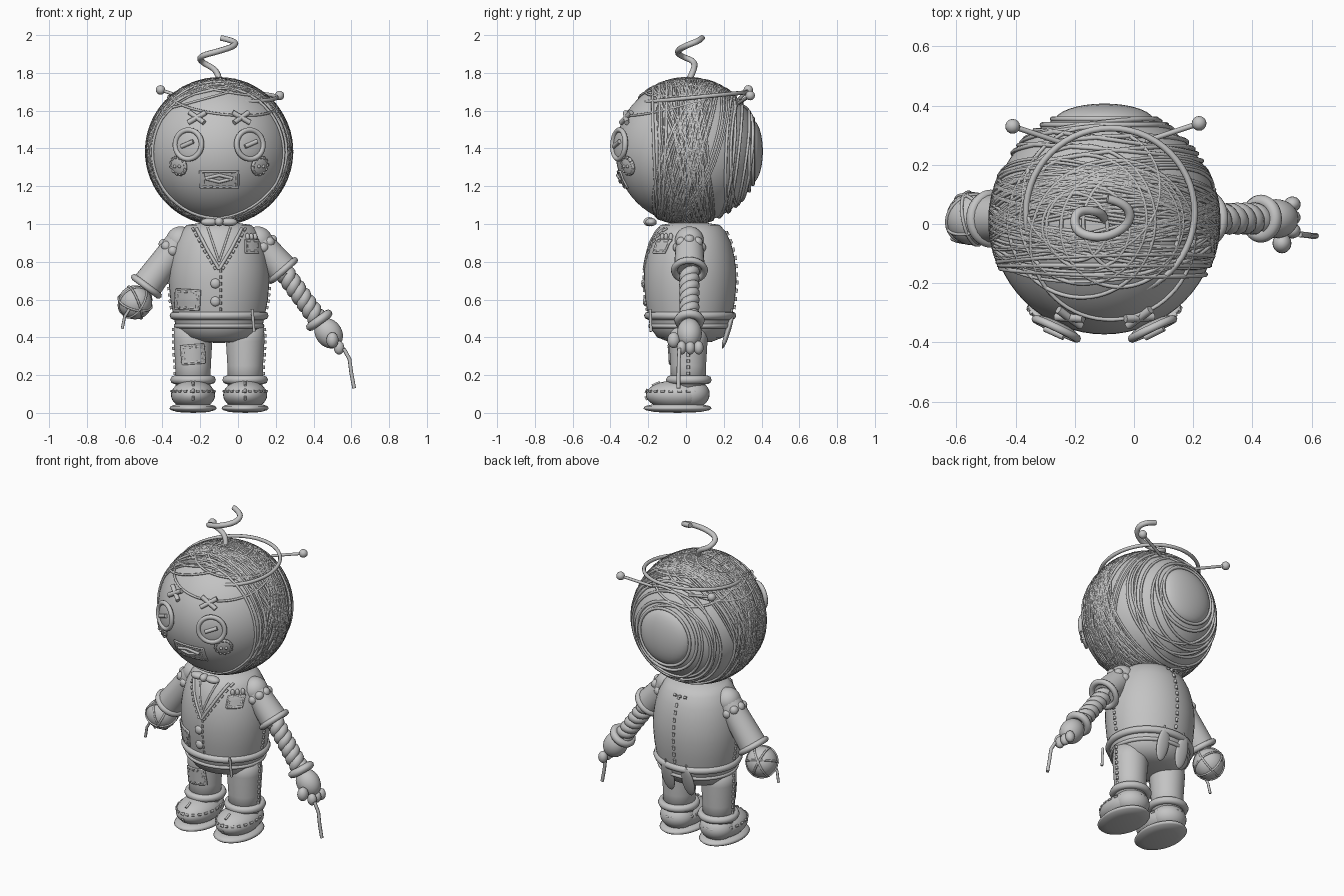
import bpy, bmesh, math, random
from mathutils import Vector, Matrix
from mathutils.bvhtree import BVHTree

random.seed(4)
if "Cube" in bpy.data.objects:
    bpy.data.objects.remove(bpy.data.objects["Cube"])

mat = bpy.data.materials.new("plain_grey")
mat.use_nodes = True
grey = (0.55, 0.55, 0.55, 1)
mat.diffuse_color = grey
mat.node_tree.nodes["Principled BSDF"].inputs["Base Color"].default_value = grey

FRONT, BACK = Vector((0, 1, 0)), Vector((0, -1, 0))
MID = -0.1


def link(name, data):
    data.materials.append(mat)
    ob = bpy.data.objects.new(name, data)
    bpy.context.scene.collection.objects.link(ob)
    return ob


def mesh(name, bm):
    """Finish a smooth mesh and return a tree for placing details on it."""
    for f in bm.faces:
        f.smooth = True
    me = bpy.data.meshes.new(name)
    bm.to_mesh(me)
    tree = BVHTree.FromBMesh(bm)
    bm.free()
    link(name, me)
    return tree


def ball(name, loc, radii, frame=Matrix(), seg=32):
    bm = bmesh.new()
    m = frame @ Matrix.Translation(loc) @ Matrix.Diagonal((*radii, 1))
    bmesh.ops.create_uvsphere(bm, u_segments=seg, v_segments=seg // 2, radius=1, matrix=m)
    return mesh(name, bm)


def lathe(name, profile, x, y, sy=1.0):
    bm = bmesh.new()
    vs = [bm.verts.new((r, 0, z)) for r, z in profile]
    es = [bm.edges.new(p) for p in zip(vs, vs[1:])]
    bmesh.ops.spin(bm, geom=vs + es, cent=(0, 0, 0), axis=(0, 0, 1), angle=math.tau, steps=48)
    bmesh.ops.remove_doubles(bm, verts=bm.verts, dist=0.0005)
    bmesh.ops.recalc_face_normals(bm, faces=bm.faces)
    bm.transform(Matrix.Translation((x, y, 0)) @ Matrix.Diagonal((1, sy, 1, 1)))
    return mesh(name, bm)


def tube(name, paths, r, cyclic=False, radii=None, curved=False, res=2):
    cu = bpy.data.curves.new(name, 'CURVE')
    cu.dimensions, cu.bevel_depth, cu.bevel_resolution = '3D', r, res
    cu.use_fill_caps = True
    for pts in paths:
        sp = cu.splines.new('NURBS' if curved else 'POLY')
        sp.points.add(len(pts) - 1)
        for i, p in enumerate(pts):
            sp.points[i].co = (*p, 1)
            sp.points[i].radius = radii[i] if radii else 1
        sp.use_cyclic_u = cyclic
        if curved:
            sp.use_endpoint_u, sp.order_u, sp.resolution_u = True, 3, 8
    return link(name, cu)


def circle(m, rx, ry=None, n=56):
    ry = ry or rx
    return [m @ Vector((rx * math.cos(math.tau * i / n), ry * math.sin(math.tau * i / n), 0)) for i in range(n)]


def facing(loc, normal):
    """Frame at loc with z along the normal and y upwards."""
    n = Vector(normal).normalized()
    side = Vector((0, 0, 1)).cross(n).normalized()
    return Matrix.Translation(loc) @ Matrix((side, n.cross(side), n)).transposed().to_4x4()


def cast(tree, p, d, lift=0.0):
    d = Vector(d).normalized()
    hit, n, _, _ = tree.ray_cast(Vector(p) - d * 2, d)
    return (hit + n * lift, n) if hit else (Vector(p), -d)


def on_surface(tree, pts, d, lift=0.0, step=0.015):
    out = []
    for a, b in zip(pts, pts[1:]):
        a, b = Vector(a), Vector(b)
        k = max(1, round((b - a).length / step))
        out += [cast(tree, a.lerp(b, i / k), d, lift)[0] for i in range(k + (b == Vector(pts[-1])))]
    return out


def seam(name, tree, pts, d, r=0.006, step=0.017):
    line = on_surface(tree, pts, d, 0.003, step)
    tube(name, [line[i:i + 2] for i in range(0, len(line) - 1, 2)], r, res=1)


def patch(name, tree, x, z, w, h, turn=0.0):
    """Thin cloth patch draped on a front surface with a stitched border."""
    bm = bmesh.new()
    m = Matrix.Translation((x, 0, z)) @ Matrix.Rotation(turn, 4, 'Y') @ Matrix.Rotation(math.pi / 2, 4, 'X')
    bmesh.ops.create_grid(bm, x_segments=8, y_segments=8, size=0.5, matrix=m @ Matrix.Diagonal((w, h, 1, 1)))
    for v in bm.verts:
        v.co = cast(tree, v.co, FRONT, 0.008)[0]
    mesh(name, bm)
    edge = [m @ Vector((sx * w / 2, sy * h / 2, 0)) for sx, sy in ((-1, -1), (1, -1), (1, 1), (-1, 1), (-1, -1))]
    tube(name + "_edge", [on_surface(tree, edge, FRONT, 0.004)], 0.006, res=1)
    inner = [Vector((x, 0, z)).lerp(e, 0.82) for e in edge]
    seam(name + "_stitches", tree, inner, FRONT, 0.008)


# Head, wound with thread
C, R = Vector((MID, 0.01, 1.385)), 0.383
head = ball("head", C, (R, R, R), seg=64)


def loop(normal, offset, radius=R + 0.004):
    n = Vector(normal).normalized()
    return circle(facing(C + n * offset, n), math.sqrt(radius ** 2 - offset ** 2), n=64)


winds = []
for sx in (-1, 1):
    for sz in (-1, 1):
        for bundle in range(3):
            a, b, off = sx * random.uniform(.08, .42), sz * random.uniform(.05, .35), random.uniform(-.05, .06)
            for k in range(5):
                winds.append(loop((b + random.uniform(-.04, .04), 1, a), off + 0.013 * k - 0.025))
tube("head_winding", winds, 0.006, cyclic=True, res=1)
tube("face_border", [loop((0.03 * k, 1, 0.04 * k), -0.15 - 0.02 * k) for k in (-1, 0, 1)], 0.008, cyclic=True, res=1)
tube("back_winding", [loop((random.uniform(-.15, .15), 1, random.uniform(-.15, .15)), o)
                      for o in (.2, .23, .25, .27, .29, .31)], 0.008, cyclic=True, res=1)
tube("back_rings", [loop((0, 1, 0), o) for o in (0.325, 0.345)], 0.009, cyclic=True)
ball("back_cap", C + Vector((0, 0.335, 0)), (0.17, 0.062, 0.17))
tube("crown_winding", [loop((random.uniform(-.3, .3), random.uniform(-.35, .35), 1), o)
                       for o in (.27, .29, .31, .32, .33, .345, .36, .37)], 0.007, cyclic=True, res=1)
band = Matrix.Translation((-0.08, 0.04, 1.67)) @ Matrix.Rotation(math.radians(5.5), 4, 'X')
tube("head_band", [circle(band, 0.285)], 0.011, cyclic=True)
for name, tip, root in (("right", (-.41, .33, 1.71), (-.2, .26, 1.64)), ("left", (.22, .34, 1.68), (.04, .28, 1.64))):
    tube(name + "_pin", [[tip, root]], 0.009)
    ball(name + "_pin_head", tip, (0.025,) * 3, seg=16)
tube("curly_antenna", [[(-.1, .01, 1.75), (-.1, .04, 1.81), (-.2, .05, 1.86), (-.2, -.03, 1.89), (-.1, -.05, 1.915),
                        (-.01, 0, 1.945), (-.02, .07, 1.97), (-.09, .085, 1.985)]], 0.016, curved=True)

# Face: button eyes, cross brows, cheeks and mouth
for name, s in (("right", -1), ("left", 1)):
    f = facing(*cast(head, (MID + s * 0.155, 0, 1.42), FRONT, 0.01))
    ball(name + "_eye", (0, 0, 0), (0.08, 0.08, 0.018), f)
    tube(name + "_eye_rim", [circle(f @ Matrix.Translation((0, 0, 0.008)), 0.077)], 0.014, cyclic=True)
    tube(name + "_eye_thread", [[f @ Vector((-.035, -.012, .022)), f @ Vector((.035, .016, .022))]], 0.012)
    f = facing(*cast(head, (MID + s * 0.21, 0, 1.31), FRONT, 0.006))
    ball(name + "_cheek", (0, 0, 0), (0.053, 0.053, 0.016), f)
    dots = circle(f @ Matrix.Translation((0, 0, 0.005)), 0.047, n=24)
    tube(name + "_cheek_stitches", [dots[i:i + 2] for i in range(0, 24, 2)], 0.009, res=1)
    for k in (-1, 1):
        ball(name + "_cheek_knot", (k * 0.015, 0, 0.016), (0.009,) * 3, f, 12)
    f = facing(*cast(head, (MID + s * 0.115, 0, 1.56), FRONT, 0.008))
    tube(name + "_brow", [[f @ Vector((-.045, -.03 * k, 0)), f @ Vector((.045, .03 * k, 0))] for k in (-1, 1)], 0.014)
patch("mouth", head, MID, 1.237, 0.2, 0.085)
lips = [[(-.17, 0, 1.245), (MID, 0, 1.262 - k), (-.03, 0, 1.245)] for k in (0, 0.035)]
tube("lips", [on_surface(head, p, FRONT, 0.01) for p in lips], 0.009)

# Torso and belt
torso = lathe("torso", [(0, .37), (.12, .375), (.19, .4), (.228, .45), (.243, .52), (.258, .6), (.266, .69), (.264, .76),
                        (.254, .83), (.235, .9), (.205, .96), (.17, .995), (0, 1.02)], MID, 0.022, 0.92)
hips = Matrix.Translation((MID, 0.022, 0.515))
tube("belt", [circle(hips, 0.24, 0.222)], 0.022, cyclic=True)
tube("trouser_fold", [circle(hips @ Matrix.Translation((0, 0, -0.055)), 0.228, 0.21)], 0.012, cyclic=True)

# Jacket details
for k in (-1, 1):
    lapel = [(MID, 0, 0.76), (MID + k * 0.06, 0, 0.86), (MID + k * 0.12, 0, 0.975)]
    tube("lapel_edge", [on_surface(torso, lapel, FRONT)], 0.009)
    seam("lapel_stitches", torso, [Vector(p) + Vector((k * 0.018, 0, 0)) for p in lapel], FRONT, 0.007)
    tube("shirt_edge", [on_surface(torso, [(MID, 0, 0.8), (MID + k * .06, 0, 0.98)], FRONT)], 0.006)
    seam("side_seam", torso, [(0, 0.022, 0.55), (0, 0.022, 0.9)], (-k, 0, 0), 0.009)
    ball("bow_wing", (MID + k * 0.052, -0.185, 1.01), (0.045, 0.03, 0.022))
    tail = Matrix.Translation((MID + k * 0.07, 0.222, 0.435)) @ Matrix.Rotation(-0.3, 4, 'X')
    ball("coat_tail", (0, 0, 0), (0.042, 0.014, 0.1), tail)
    seam("tail_stitches", torso, [(MID + k * 0.07, 0, 0.5), (MID + k * 0.07, 0, 0.55)], BACK)
ball("bow_knot", (MID, -0.195, 1.012), (0.024, 0.03, 0.024))
seam("front_seam", torso, [(MID + 0.008, 0, 0.54), (MID + 0.008, 0, 0.76)], FRONT)
seam("back_seam", torso, [(MID, 0, 0.55), (MID, 0, 0.96)], BACK, 0.009, 0.022)
seam("back_cross_seam", torso, [(MID - .05, 0, 0.955), (MID + .05, 0, 0.955)], BACK, 0.008)
for z in (0.685, 0.59):
    ball("jacket_button", cast(torso, (MID - 0.02, 0, z), FRONT)[0], (0.026, 0.016, 0.026), seg=20)
patch("jacket_patch", torso, -0.265, 0.6, 0.125, 0.1, 0.05)
patch("breast_pocket", torso, 0.07, 0.88, 0.065, 0.065)
for k in (-1, 0, 1):
    p = cast(torso, (0.07 + k * 0.02, 0, 0.93), FRONT)[0]
    ball("pocket_square", p, (0.013, 0.012, 0.022), seg=12)
tube("needle", [[(0.075, -0.19, 0.55), (0.085, -0.185, 0.43)]], 0.008)

# Legs and boots
for name, s in (("right", -1), ("left", 1)):
    x = MID + s * 0.138
    leg = lathe(name + "_leg", [(0, .12), (.092, .13), (.094, .25), (.102, .38), (.1, .47), (0, .48)], x, 0.012)
    seam(name + "_leg_seam", leg, [(x, 0.012, 0.2), (x, 0.012, 0.45)], (-s, 0, 0), 0.009)
    if s < 0:
        patch("knee_patch", leg, x, 0.31, 0.115, 0.095, -0.08)
    ankle = Matrix.Translation((x, 0.015, 0.175))
    tube(name + "_ankle_cuff", [circle(ankle, 0.098)], 0.023, cyclic=True)
    boot = ball(name + "_boot", (x, -0.045, 0.095), (0.117, 0.168, 0.078))
    ball(name + "_heel", (x, 0.025, 0.1), (0.105, 0.1, 0.08))
    around = circle(Matrix.Translation((x, -0.045, 0.115)), 0.114, 0.163, 44)
    tube(name + "_boot_stitches", [around[i:i + 2] for i in range(0, 44, 2)], 0.007, res=1)
    seam(name + "_toe_seam", boot, [(x, 0, 0.07), (x, 0, 0.16)], FRONT, 0.007)
    lathe(name + "_sole", [(0, 0), (.08, .004), (.118, .015), (.125, .024), (.118, .036), (.09, .045), (0, .045)],
          x, -0.045, 1.45)


def arm_frame(a, b, t):
    a, b = Vector(a), Vector(b)
    return Matrix.Translation(a.lerp(b, t)) @ (b - a).to_track_quat('Z', 'Y').to_matrix().to_4x4()


# Sleeves with scalloped shoulder caps
for name, a, b in (("right", (-.305, .018, .91), (-.485, .018, .67)), ("left", (.105, .018, .91), (.24, .018, .755))):
    pts = [Vector(a).lerp(Vector(b), t) for t in (0, 0.4, 1)]
    tube(name + "_sleeve", [pts], 0.08, radii=(0.92, 0.95, 1.03), res=8)
    ball(name + "_shoulder", a, (0.077,) * 3)
    tube(name + "_sleeve_cuff", [circle(arm_frame(a, b, 1), 0.08)], 0.018, cyclic=True)
    for p in circle(arm_frame(a, b, 0.22), 0.06, n=8):
        ball(name + "_scallop", p, (0.028,) * 3, seg=16)

# Right hand: a small wound ball with a loose end
hand = Vector((-0.545, 0.018, 0.585))
ball("right_hand", hand, (0.09,) * 3)
tube("right_hand_winding", [circle(facing(hand, n), 0.091) for n in ((1, .2, .4), (.8, .5, -.5), (-.4, 1, .6), (.3, -.5, 1))],
     0.006, cyclic=True, res=1)
tube("right_loose_thread", [[(-.575, -.06, .55), (-.6, -.055, .51), (-.613, -.05, .445)]], 0.008)

# Left forearm: two twisted strands
f = arm_frame((.24, .018, .75), (.42, .018, .5), 0)
strands = []
for phase in (0, math.pi):
    strands.append([f @ Vector((0.024 * math.cos(phase + i * 0.35), 0.024 * math.sin(phase + i * 0.35), i * 0.0052))
                    for i in range(62)])
tube("left_forearm_strands", strands, 0.031, res=3)
f = arm_frame((.24, .018, .75), (.43, .018, .49), 1)
tube("left_wrist_cuff", [circle(f, 0.058)], 0.023, cyclic=True)
ball("left_hand", (0, 0, 0.085), (0.066, 0.07, 0.085), f)
for k in (-1, 0, 1):
    ball("left_finger", (.535, .022 + k * 0.045, .345), (0.028, 0.026, 0.036), seg=20)
ball("left_thumb", (.5, -.065, .385), (0.032, 0.034, 0.042), seg=20)
tube("left_loose_thread", [[(.56, -.035, .34), (.59, -.038, .285), (.6, -.04, .21), (.615, -.04, .13)]], 0.01)
